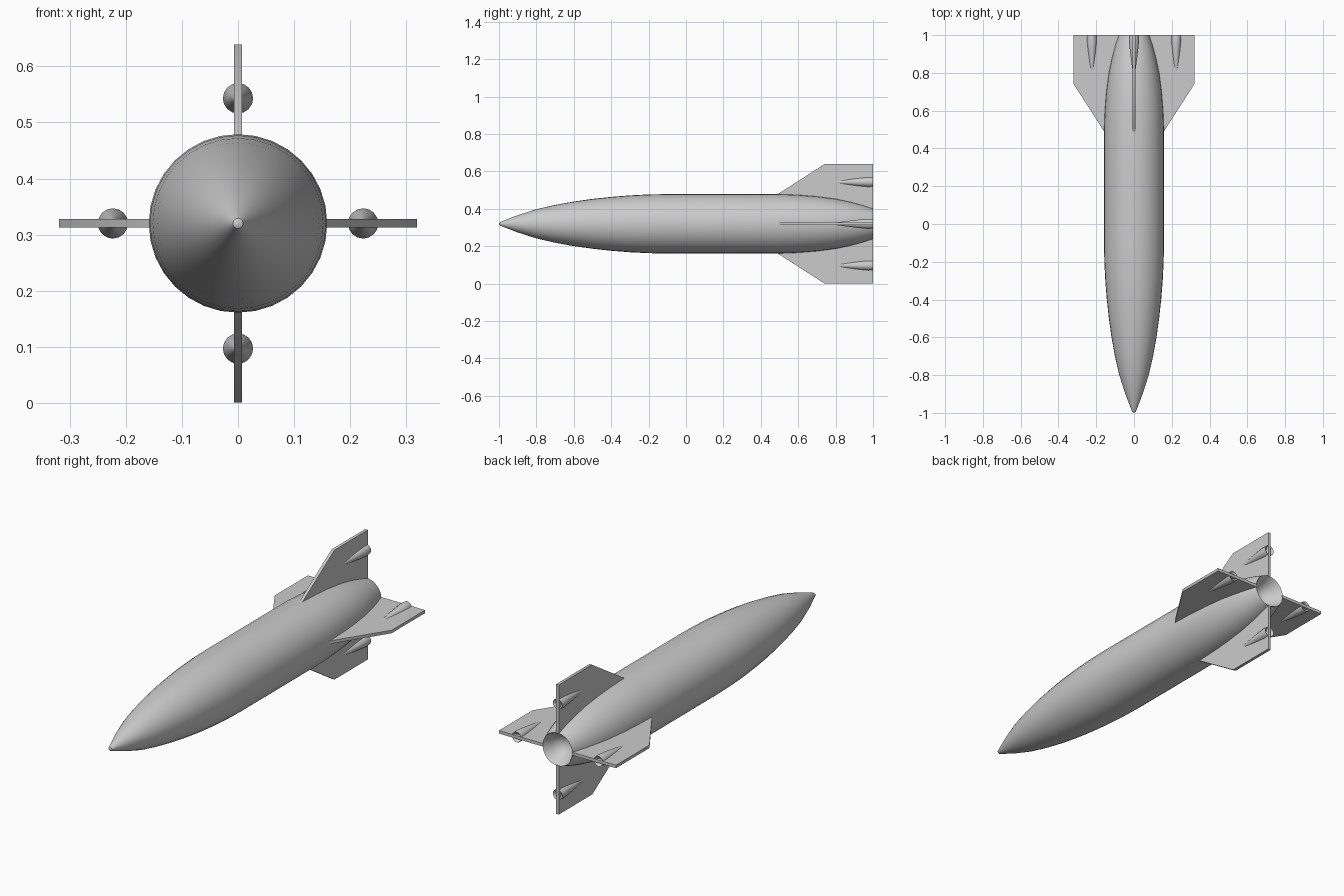
import bpy, bmesh, math
from mathutils import Matrix, Vector

if "Cube" in bpy.data.objects:
    bpy.data.objects.remove(bpy.data.objects["Cube"])

AXIS_Z = 0.32


def finish(bm, name, angle=35):
    bmesh.ops.recalc_face_normals(bm, faces=bm.faces)
    mesh = bpy.data.meshes.new(name)
    bm.to_mesh(mesh)
    bm.free()
    obj = bpy.data.objects.new(name, mesh)
    bpy.context.collection.objects.link(obj)
    bpy.ops.object.select_all(action='DESELECT')
    obj.select_set(True)
    bpy.context.view_layer.objects.active = obj
    bpy.ops.object.shade_smooth_by_angle(angle=math.radians(angle))
    return obj


def lathe(name, profile, sides, offset=0.0, turn=0.0):
    """Spin (y, radius) points round a line parallel to y."""
    bm = bmesh.new()
    verts = [bm.verts.new((0, y, r)) for y, r in profile]
    edges = [bm.edges.new(p) for p in zip(verts, verts[1:])]
    bmesh.ops.spin(bm, geom=verts + edges, cent=(0, 0, 0), axis=(0, 1, 0),
                   angle=math.tau, steps=sides, use_duplicate=False)
    bmesh.ops.remove_doubles(bm, verts=bm.verts, dist=0.0004)
    place = (Matrix.Translation((0, 0, AXIS_Z)) @ Matrix.Rotation(turn, 4, 'Y')
             @ Matrix.Translation((0, 0, offset)))
    bm.transform(place)
    return finish(bm, name)


def fin(name, outline, thickness, turn):
    bm = bmesh.new()
    face = bm.faces.new([bm.verts.new((-thickness / 2, y, r)) for y, r in outline])
    new = bmesh.ops.extrude_face_region(bm, geom=[face])['geom']
    bmesh.ops.translate(bm, vec=Vector((thickness, 0, 0)),
                        verts=[g for g in new if isinstance(g, bmesh.types.BMVert)])
    bm.transform(Matrix.Translation((0, 0, AXIS_Z)) @ Matrix.Rotation(turn, 4, 'Y'))
    return finish(bm, name)


# Hull with pointed nose, tapered tail and hollow exhaust
lathe("hull", [(-1, 0), (-0.995, 0.009), (-0.97, 0.019), (-0.9, 0.046), (-0.8, 0.078),
               (-0.7, 0.101), (-0.6, 0.119), (-0.5, 0.133), (-0.4, 0.144),
               (-0.3, 0.152), (-0.2, 0.157), (-0.1, 0.159), (0.5, 0.159),
               (0.6, 0.155), (0.7, 0.147), (0.8, 0.134), (0.88, 0.117),
               (0.95, 0.098), (1, 0.081), (0.995, 0.076), (0.96, 0.062),
               (0.925, 0.038), (0.91, 0)], 32)

# Four tail fins, each carrying a tapered pod
fin_outline = [(0.485, 0.155), (0.74, 0.319), (1, 0.319), (1, 0.079),
               (0.94, 0.09), (0.8, 0.125), (0.6, 0.145)]
pod_profile = [(0.76, 0), (0.82, 0.009), (0.88, 0.017), (0.94, 0.024),
               (0.975, 0.027), (1, 0.025), (0.99, 0.019), (0.98, 0)]
for i, side in enumerate(("top", "right", "bottom", "left")):
    turn = i * math.pi / 2
    fin(side + "_fin", fin_outline, 0.015, turn)
    lathe(side + "_fin_pod", pod_profile, 16, 0.223, turn)
